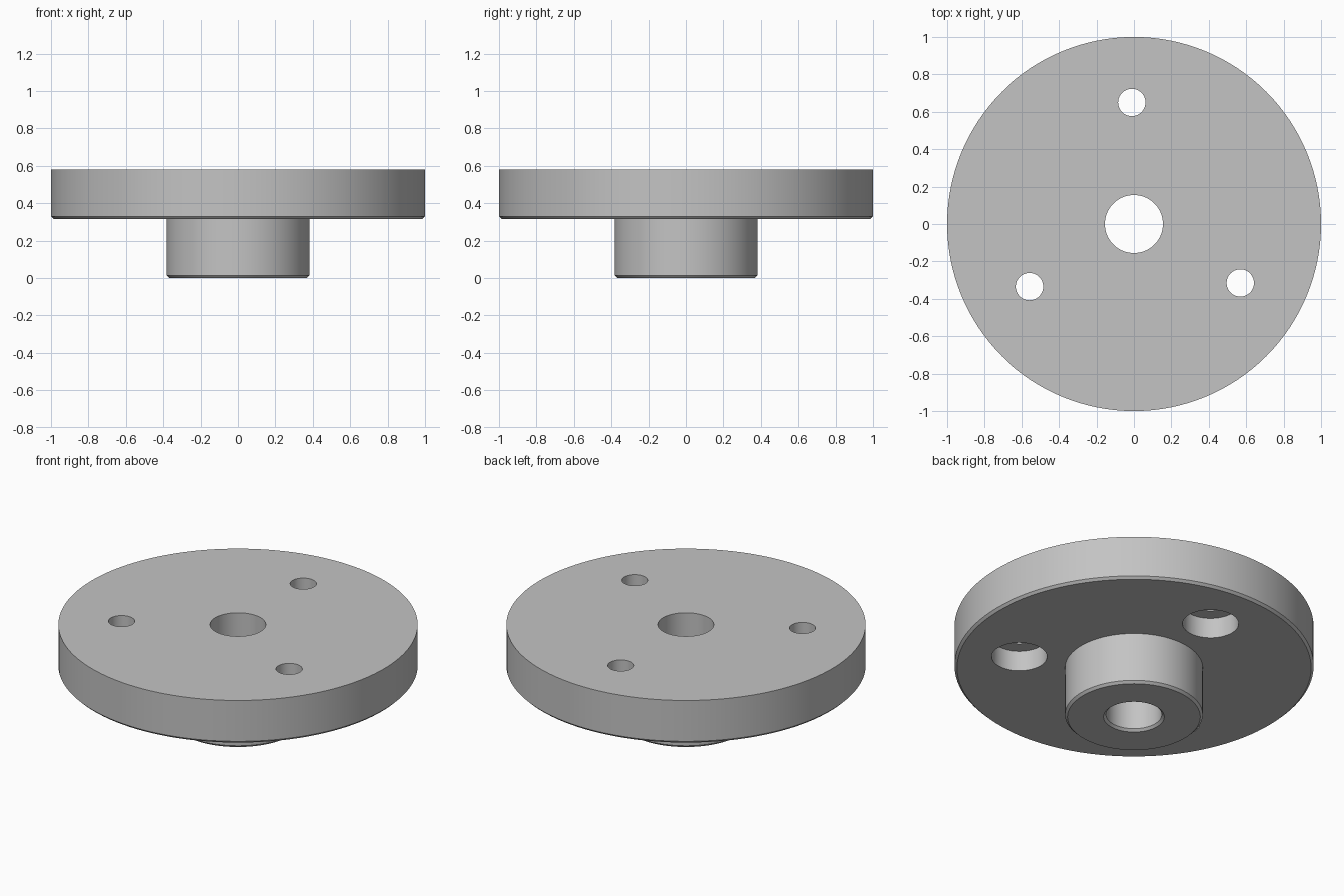
import bpy, bmesh, math

SEGMENTS = 128
if "Cube" in bpy.data.objects:
    bpy.data.objects.remove(bpy.data.objects["Cube"], do_unlink=True)

# Plain grey metal
grey = bpy.data.materials.new("grey_metal")
grey.use_nodes = True
colour = (0.55, 0.55, 0.55, 1)
grey.diffuse_color = colour
grey.node_tree.nodes["Principled BSDF"].inputs["Base Color"].default_value = colour


def lathe(name, profile, x=0.0, y=0.0, segments=SEGMENTS):
    """Revolve a closed (radius, z) loop about a vertical axis at x, y."""
    bm = bmesh.new()
    verts = [bm.verts.new((r, 0, z)) for r, z in profile]
    edges = [bm.edges.new((a, b)) for a, b in zip(verts, verts[1:] + verts[:1])]
    bmesh.ops.spin(bm, geom=verts + edges, cent=(0, 0, 0), axis=(0, 0, 1),
                   angle=math.tau, steps=segments, use_duplicate=False)
    bmesh.ops.remove_doubles(bm, verts=bm.verts, dist=1e-5)
    # Drop collapsed edges where a profile runs along the axis
    bmesh.ops.dissolve_degenerate(bm, edges=bm.edges, dist=1e-5)
    bmesh.ops.recalc_face_normals(bm, faces=bm.faces)
    mesh = bpy.data.meshes.new(name)
    bm.to_mesh(mesh)
    bm.free()
    mesh.materials.append(grey)
    obj = bpy.data.objects.new(name, mesh)
    obj.location = (x, y, 0)
    bpy.context.collection.objects.link(obj)
    return obj


# Disc, hub and central bore, with chamfered lower edges
TOP, UNDER, C = 0.58, 0.315, 0.014
BORE, HUB = 0.155, 0.383
flange = lathe("flanged_hub", [
    (BORE, TOP), (1, TOP), (1, UNDER + C), (1 - C, UNDER), (HUB, UNDER),
    (HUB, C), (HUB - C, 0), (BORE + C, 0), (BORE, C)])

# Three bolt holes, counterbored from below
HOLE, COUNTERBORE, SHELF = 0.073, 0.156, UNDER + 0.125
cutters = []
for i in range(3):
    angle = math.radians(91 + 120 * i)
    cutter = lathe("bolt_hole_cutter", [
        (0, UNDER - 0.1), (COUNTERBORE, UNDER - 0.1), (COUNTERBORE, SHELF),
        (HOLE, SHELF), (HOLE, TOP + 0.1), (0, TOP + 0.1)],
        0.65 * math.cos(angle), 0.65 * math.sin(angle), 64)
    cutter.hide_render = True
    cutters.append(cutter)
    cut = flange.modifiers.new("bolt_hole", "BOOLEAN")
    cut.operation = "DIFFERENCE"
    cut.solver = "EXACT"
    cut.object = cutter

# Apply the cuts, discard the cutters and shade smooth with sharp rims
bpy.context.view_layer.objects.active = flange
flange.select_set(True)
for cut in list(flange.modifiers):
    bpy.ops.object.modifier_apply(modifier=cut.name)
for cutter in cutters:
    bpy.data.objects.remove(cutter, do_unlink=True)
bpy.ops.object.shade_smooth_by_angle(angle=math.radians(30))
